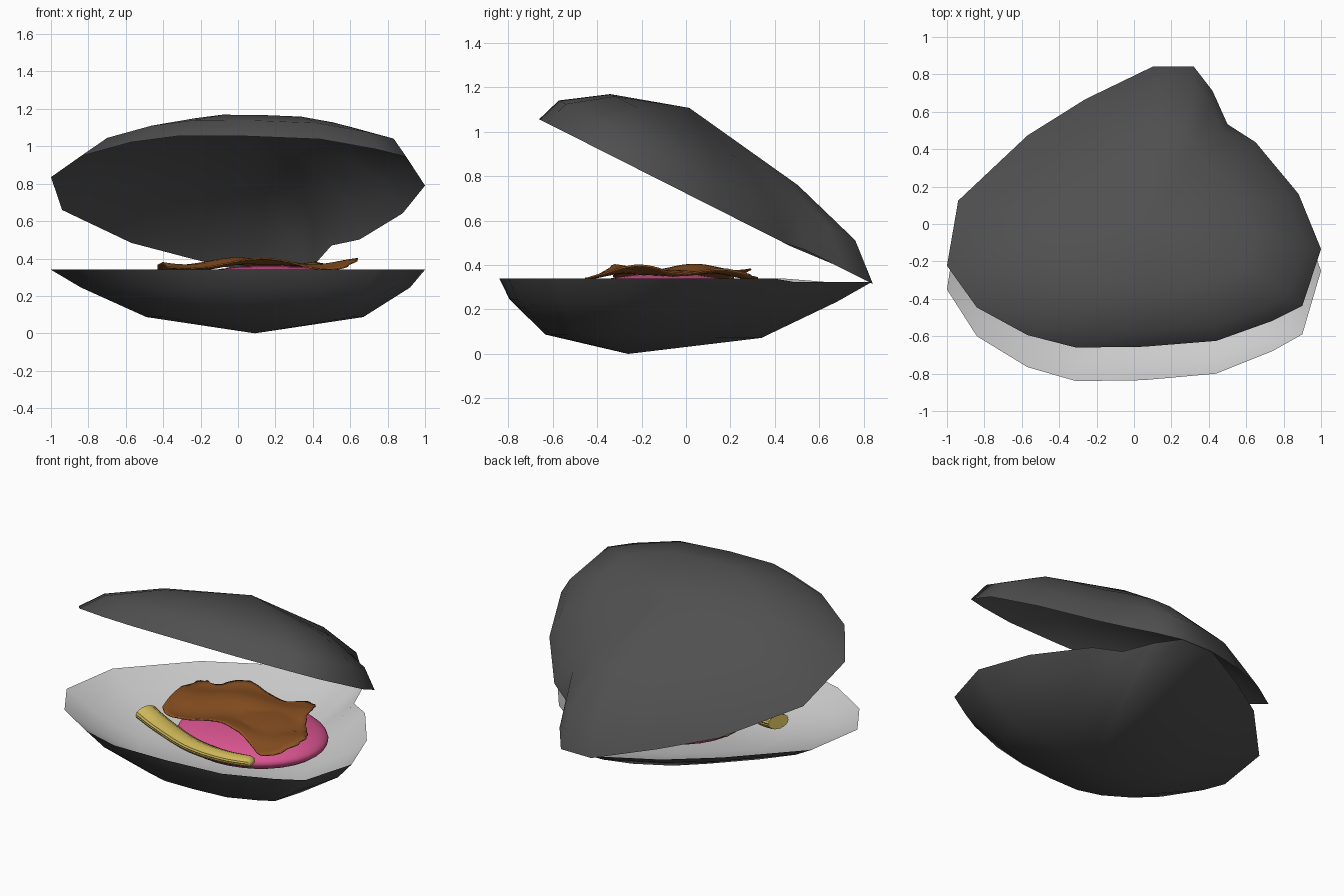
import bpy, math
from mathutils import Vector

if "Cube" in bpy.data.objects:
    bpy.data.objects.remove(bpy.data.objects["Cube"])


def material(name, rgb):
    m = bpy.data.materials.new(name)
    m.diffuse_color = (*rgb, 1)
    m.use_nodes = True
    m.node_tree.nodes["Principled BSDF"].inputs["Base Color"].default_value = m.diffuse_color
    return m


DARK = material("dark_shell", (0.08, 0.08, 0.08))
PALE = material("pale_lining", (0.53, 0.53, 0.53))
PINK = material("pink_flesh", (0.7, 0.09, 0.28))
BROWN = material("brown_flesh", (0.25, 0.08, 0.015))
YELLOW = material("yellow_flesh", (0.62, 0.48, 0.1))


def make(name, verts, faces, mat, smooth=True):
    me = bpy.data.meshes.new(name)
    me.from_pydata(verts, [], faces)
    me.polygons.foreach_set("use_smooth", [smooth] * len(me.polygons))
    me.materials.append(mat)
    ob = bpy.data.objects.new(name, me)
    bpy.context.collection.objects.link(ob)
    return ob


def bridge(n, rings, flip=False):
    """Quads between successive closed rings of n points."""
    fs = []
    for r in range(rings - 1):
        for i in range(n):
            j = (i + 1) % n
            f = (r * n + i, r * n + j, (r + 1) * n + j, (r + 1) * n + i)
            fs.append(f[::-1] if flip else f)
    return fs


def fan(n, rings, flip=False):
    """Triangles from the last ring to a single tip vertex."""
    o, tip = (rings - 1) * n, rings * n
    fs = [(o + i, o + (i + 1) % n, tip) for i in range(n)]
    return [f[::-1] for f in fs] if flip else fs


# Shell outline, seen from above
RIM = [(-1, -.35), (-.84, -.6), (-.57, -.765), (-.31, -.84), (.05, -.835), (.44, -.8),
       (.74, -.68), (.9, -.59), (1, -.25), (.88, .08), (.65, .39), (.5, .49),
       (.42, .69), (.32, .835), (.1, .835), (-.26, .64), (-.57, .43), (-.94, .04)]
TOP = 0.34
TILT = math.radians(26.8)


def shell(name, levels, tip, mat, outer, upper):
    """levels: (scale, centre x, centre y, depth, extra depth at hinge end)."""
    pts = []
    for s, cx, cy, depth, extra in levels:
        for x, y in RIM:
            pts.append((cx + x * s, cy + y * s, depth + (extra if y > 0.45 else 0)))
    pts.append(tip)
    c, sn = math.cos(TILT), math.sin(TILT)
    if upper:
        # mirrored, then swung open about the hinge
        pts = [(x, .83 - (.83 - y) * c + h * sn, .303 + (.83 - y) * sn + h * c)
               for x, y, h in pts]
    else:
        pts = [(x, y, TOP - h) for x, y, h in pts]
    n, flip = len(RIM), outer != upper
    return make(name, pts, bridge(n, len(levels), flip) + fan(n, len(levels), flip), mat)


LOW = [(1, 0, 0, 0, .017), (.88, .04, -.055, .095, .01), (.58, .09, -.145, .253, .015)]
LINING = [(1, 0, 0, 0, .017), (.86, .04, -.055, .08, .01), (.56, .09, -.145, .19, .01)]
HIGH = [(1, 0, 0, 0, .015), (.88, .04, -.06, .115, .04), (.56, .09, -.135, .245, .015)]
shell("lower_shell", LOW, (.09, -.26, .34), DARK, True, False)
shell("lower_lining", LINING, (.09, -.26, .245), PALE, False, False)
shell("upper_shell", HIGH, (.09, -.26, .35), DARK, True, True)

# Pink body: flattened ball
BC, BR = (.17, -.09, .255), (.47, .41, .108)
bpy.ops.mesh.primitive_uv_sphere_add(segments=32, ring_count=16, location=BC)
body = bpy.context.object
body.name = "pink_body"
body.scale = BR
body.data.materials.append(PINK)
bpy.ops.object.shade_smooth()


def spline(pts, t, closed):
    """Catmull-Rom point at parameter t (in segments)."""
    n = len(pts)
    i = int(math.floor(t))
    if not closed:
        i = min(i, n - 2)
    f = t - i
    g = (lambda k: Vector(pts[k % n])) if closed else (lambda k: Vector(pts[max(0, min(n - 1, k))]))
    a, b, c, d = g(i - 1), g(i), g(i + 1), g(i + 2)
    return .5 * (2 * b + (c - a) * f + (2 * a - 5 * b + 4 * c - d) * f * f
                 + (3 * b - a - 3 * c + d) * f ** 3)


# Brown mantle: wavy irregular sheet draped over the body
EDGE = [(-.43, .1), (-.35, -.28), (-.15, -.32), (.07, -.31), (.3, -.36), (.5, -.45),
        (.62, -.31), (.63, -.19), (.54, -.06), (.44, .08), (.38, .26), (.26, .32),
        (.15, .23), (-.14, .29), (-.3, .2), (-.38, .21)]
N, R = 72, 12
C = Vector((.08, -.06))


def wave(x, y):
    z = .374 + .018 * math.sin(10 * x + 3 * y + 1.5) + .014 * math.sin(15 * y - 4 * x + 1)
    q = 1 - ((x - BC[0]) / BR[0]) ** 2 - ((y - BC[1]) / BR[1]) ** 2
    return max(z, BC[2] + BR[2] * math.sqrt(max(q, 0)) + .016)


verts = []
for r in range(R):
    for i in range(N):
        e = spline(EDGE, i * len(EDGE) / N, True)
        p = C + (e - C) * (1 + .015 * math.sin(i * 2.1)) * (1 - r / R)
        verts.append((p.x, p.y, wave(p.x, p.y)))
verts.append((C.x, C.y, wave(*C)))
mantle = make("brown_mantle", verts, bridge(N, R) + fan(N, R), BROWN)
sol = mantle.modifiers.new("thickness", 'SOLIDIFY')
sol.thickness = 0.008

# Yellow ridged strip curving along the front of the body
PATH = [(-.49, -.26, .29), (-.32, -.32, .265), (0, -.475, .285), (.26, -.515, .295),
        (.45, -.475, .295)]
SEG, K = 40, 40
verts = []
for s in range(SEG + 1):
    u = s / SEG
    t = u * (len(PATH) - 1)
    p = spline(PATH, t, False)
    d = spline(PATH, min(t + .05, 4), False) - spline(PATH, max(t - .05, 0), False)
    side = d.cross(Vector((0, 0, 1))).normalized()
    up = side.cross(d).normalized()
    w = (.075 - .025 * u) * math.sqrt(max(0.05, 1 - max(0, (u - .92) / .08) ** 2))
    for k in range(K):
        a = 2 * math.pi * k / K
        g = w * (1 if k % 2 else .94)
        verts.append(p + side * g * math.cos(a) + up * g * .6 * math.sin(a))
faces = bridge(K, SEG + 1)
faces += [tuple(range(K))[::-1], tuple(range(SEG * K, SEG * K + K))]
strip = make("yellow_siphon", verts, faces, YELLOW)
bpy.ops.object.select_all(action='DESELECT')
strip.select_set(True)
bpy.context.view_layer.objects.active = strip
bpy.ops.object.shade_smooth_by_angle(angle=math.radians(50))
